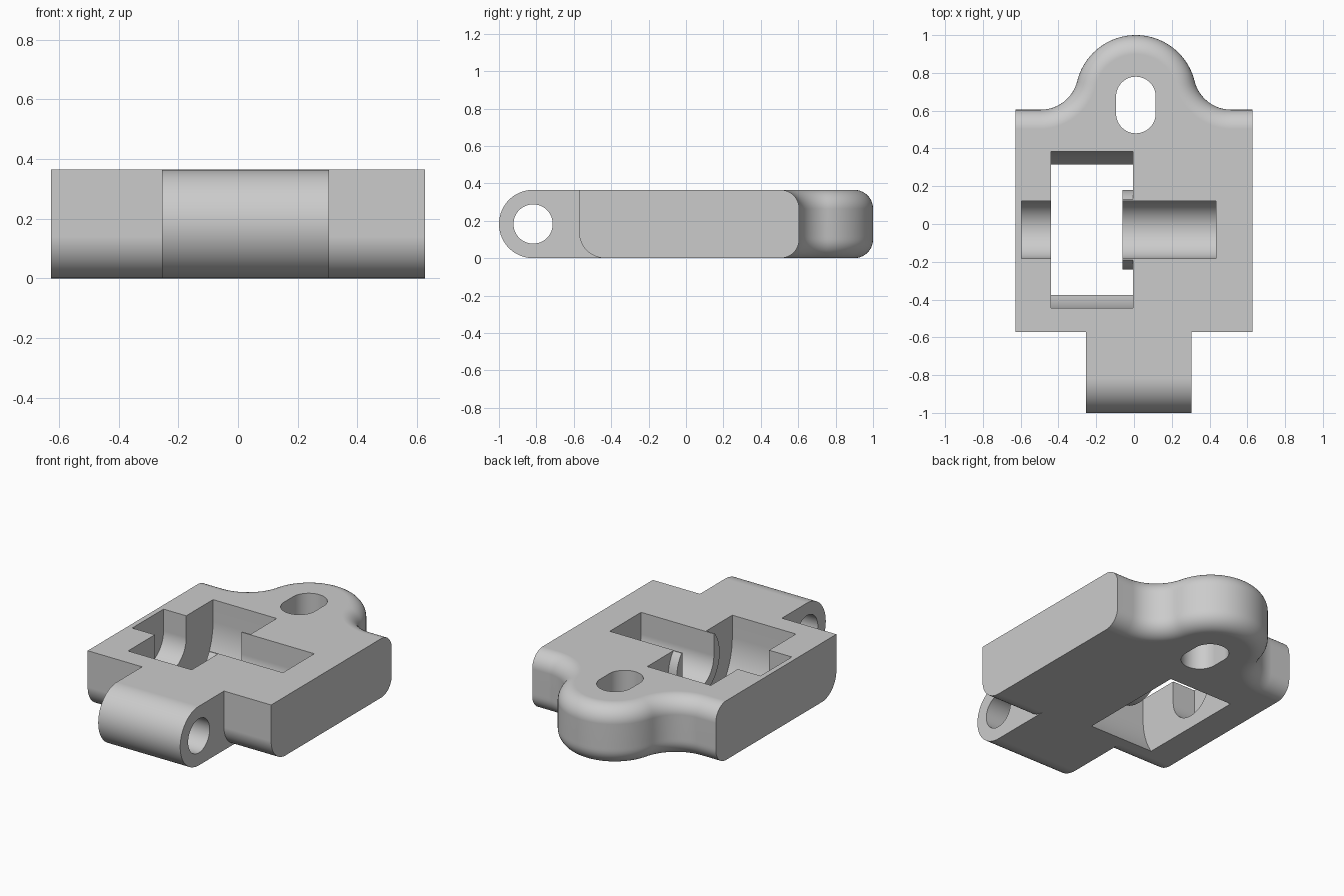
import bpy
import bmesh
from math import sin, cos, pi, atan2, sqrt

if "Cube" in bpy.data.objects:
    bpy.data.objects.remove(bpy.data.objects["Cube"])

grey = bpy.data.materials.new("light_grey")
grey.use_nodes = True
colour = (0.6, 0.6, 0.6, 1)
grey.diffuse_color = colour
grey.node_tree.nodes["Principled BSDF"].inputs["Base Color"].default_value = colour

HEIGHT = 0.365
AXLE_Y, AXLE_Z = -0.03, 0.23


def arc(cx, cy, r, start, end, n=24):
    steps = [start + (end - start) * i / n for i in range(n + 1)]
    return [(cx + r * cos(a), cy + r * sin(a)) for a in steps]


def loft(name, rings):
    """Skin a stack of equal rings into a closed solid."""
    bm = bmesh.new()
    loops = [[bm.verts.new(p) for p in ring] for ring in rings]
    n = len(loops[0])
    for low, high in zip(loops, loops[1:]):
        for i in range(n):
            j = (i + 1) % n
            bm.faces.new((low[i], low[j], high[j], high[i]))
    bm.faces.new(loops[0][::-1])
    bm.faces.new(loops[-1])
    bmesh.ops.recalc_face_normals(bm, faces=bm.faces)
    mesh = bpy.data.meshes.new(name)
    bm.to_mesh(mesh)
    bm.free()
    mesh.materials.append(grey)
    obj = bpy.data.objects.new(name, mesh)
    bpy.context.collection.objects.link(obj)
    return obj


def prism_x(name, outline, x0, x1):
    return loft(name, [[(x, y, z) for y, z in outline] for x in (x0, x1)])


def prism_z(name, outline, z0, z1):
    return loft(name, [[(x, y, z) for x, y in outline] for z in (z0, z1)])


def combine(target, tool, operation):
    """Apply a boolean and discard the tool."""
    tool.hide_render = True
    mod = target.modifiers.new(operation.lower(), "BOOLEAN")
    mod.operation, mod.solver, mod.object = operation, "EXACT", tool
    bpy.context.view_layer.objects.active = target
    bpy.ops.object.modifier_apply(modifier=mod.name)
    bpy.data.objects.remove(tool)


def trough(r, top=0.6):
    """U-shaped outline open upward, round about the axle."""
    return arc(AXLE_Y, AXLE_Z, r, pi, 2 * pi, 40) + [(AXLE_Y + r, top), (AXLE_Y - r, top)]


# Body outline with a rounded lug; the inset d follows the edge rounding
SIDE, BACK, LUG_X, LUG_Y, LUG_R, BLEND_R = 0.627, 0.605, 0.01, 0.68, 0.32, 0.2
rise = BACK + BLEND_R - LUG_Y
reach = sqrt((LUG_R + BLEND_R) ** 2 - rise ** 2)
tilt = atan2(rise, reach)


def body_ring(z, d, front):
    blend_y = BACK + BLEND_R
    pts = [(-SIDE, front), (SIDE, front), (SIDE, BACK - d)]
    pts += arc(LUG_X + reach, blend_y, BLEND_R + d, -pi / 2, tilt - pi, 16)
    pts += arc(LUG_X, LUG_Y, LUG_R - d, tilt, pi - tilt, 40)[1:]
    pts += arc(LUG_X - reach, blend_y, BLEND_R + d, -tilt, -pi / 2, 16)[1:]
    pts.append((-SIDE, BACK - d))
    return [(x, y, z) for x, y in pts]


def rounding(r, distance):
    """Inset of a quarter-round edge at a distance from the flat face."""
    return r - sqrt(max(0, r * r - max(0, r - distance) ** 2))


EDGE, FRONT_EDGE = 0.1, 0.14
quarter = [1 - cos(pi / 2 * i / 10) for i in range(11)]
levels = {round(EDGE * q, 5) for q in quarter}
levels |= {round(HEIGHT - EDGE * q, 5) for q in quarter}
levels |= {0.115, 0.128, FRONT_EDGE}
body = loft("latch_body", [
    body_ring(z, rounding(EDGE, min(z, HEIGHT - z)), -0.572 + rounding(FRONT_EDGE, z))
    for z in sorted(levels)])

# Hinge tongue with rounded end
half = HEIGHT / 2
tongue = arc(half - 1, half, half, pi / 2, 3 * pi / 2, 40) + [(-0.42, 0), (-0.42, HEIGHT)]
combine(body, prism_x("hinge_tongue", tongue, -0.255, 0.305), "UNION")

# Hinge pin hole
pin = arc(half - 1, half, 0.105, 0, 2 * pi, 48)[:-1]
combine(body, prism_x("pin_hole", pin, -0.5, 0.5), "DIFFERENCE")

# Slotted hole in the lug
slot = arc(LUG_X, 0.675, 0.105, 0, pi) + arc(LUG_X, 0.585, 0.105, pi, 2 * pi)
combine(body, prism_z("lug_slot", slot, -0.2, 0.6), "DIFFERENCE")

# Wheel pocket, leaving a round boss on one wall
pocket = prism_x("wheel_pocket", trough(0.415), -0.44, -0.005)
boss = arc(AXLE_Y, AXLE_Z, 0.21, 0, 2 * pi, 64)[:-1]
combine(pocket, prism_x("axle_boss", boss, -0.062, 0.1), "DIFFERENCE")
combine(body, pocket, "DIFFERENCE")

# Axle groove across the pocket and boss
combine(body, prism_x("axle_groove", trough(0.153), -0.595, 0.435), "DIFFERENCE")

# Smooth rounds with crisp edges and flat planes
bpy.ops.object.select_all(action="DESELECT")
body.select_set(True)
bpy.context.view_layer.objects.active = body
bpy.ops.object.shade_smooth_by_angle(angle=pi / 6)
weighted = body.modifiers.new("weighted_normals", "WEIGHTED_NORMAL")
weighted.keep_sharp = True
